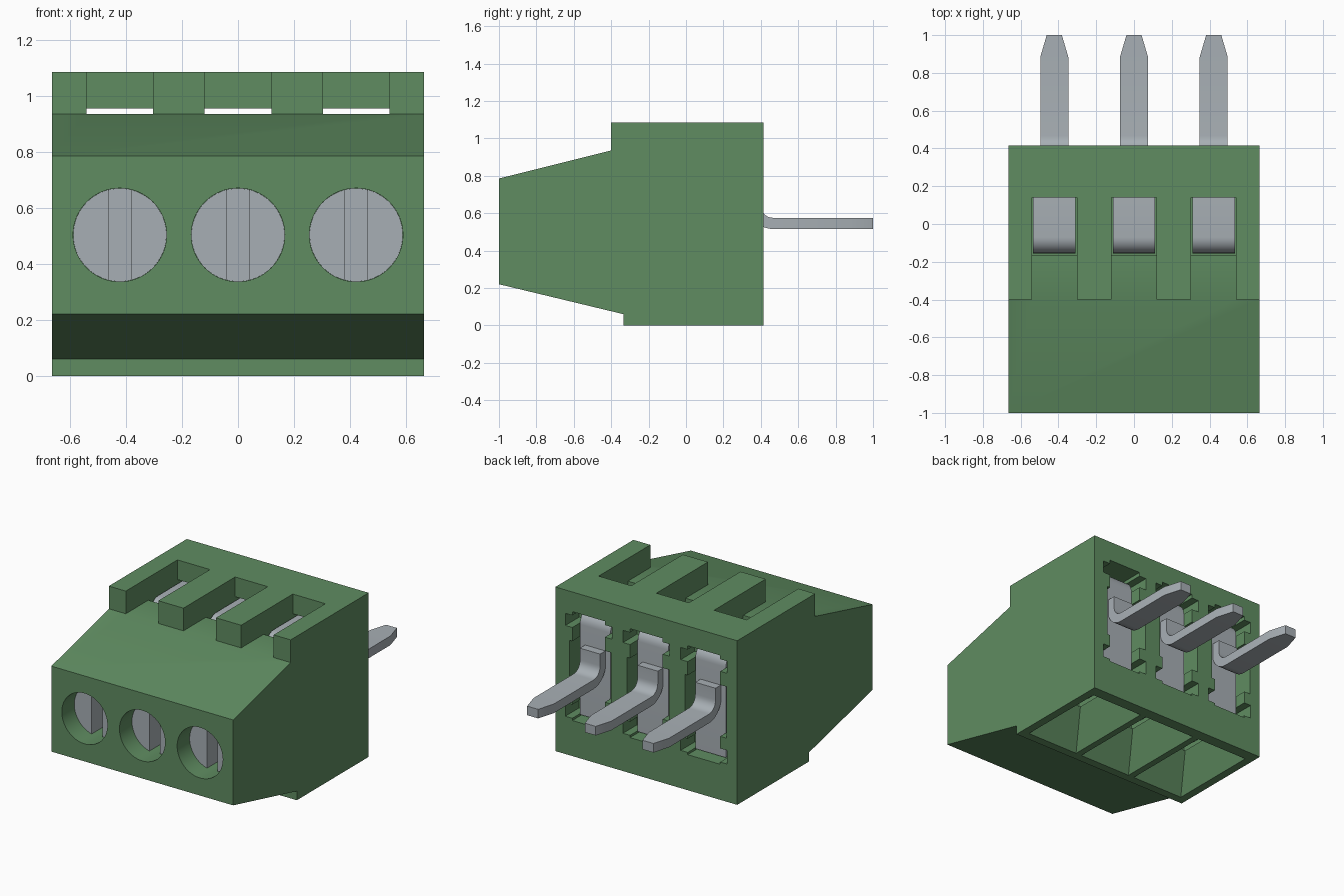
import bpy, bmesh
from math import sin, cos, pi
from mathutils import Vector

cube = bpy.data.objects.get("Cube")
if cube:
    bpy.data.objects.remove(cube, do_unlink=True)


def material(name, rgb, metallic=0.0):
    m = bpy.data.materials.new(name)
    m.use_nodes = True
    m.diffuse_color = (*rgb, 1)
    m.node_tree.nodes["Principled BSDF"].inputs["Base Color"].default_value = (*rgb, 1)
    return m


GREEN = material("green_plastic", (0.115, 0.265, 0.12))
GREY = material("grey_metal", (0.39, 0.43, 0.46))


def finish(name, bm, mat):
    bmesh.ops.recalc_face_normals(bm, faces=bm.faces)
    mesh = bpy.data.meshes.new(name)
    bm.to_mesh(mesh)
    bm.free()
    ob = bpy.data.objects.new(name, mesh)
    bpy.context.collection.objects.link(ob)
    mesh.materials.append(mat)
    return ob


def loft(name, rings, mat):
    """Closed solid between two matching rings of points."""
    bm = bmesh.new()
    a, b = [[bm.verts.new(p) for p in r] for r in rings]
    bm.faces.new(a)
    bm.faces.new(b[::-1])
    for i in range(len(a)):
        j = (i + 1) % len(a)
        bm.faces.new((a[j], a[i], b[i], b[j]))
    return finish(name, bm, mat)


def rect(x0, x1, y0, y1, z):
    return [(x0, y0, z), (x1, y0, z), (x1, y1, z), (x0, y1, z)]


def box(name, x0, x1, y0, y1, z0, z1, mat=GREEN):
    return loft(name, [rect(x0, x1, y0, y1, z0), rect(x0, x1, y0, y1, z1)], mat)


def disc(name, x, z, r, y0, y1, mat=GREEN, n=64):
    rings = [[(x + r * cos(2 * pi * i / n), y, z + r * sin(2 * pi * i / n))
              for i in range(n)] for y in (y0, y1)]
    return loft(name, rings, mat)


def activate(ob):
    bpy.ops.object.select_all(action="DESELECT")
    ob.select_set(True)
    bpy.context.view_layer.objects.active = ob


def cut(ob, cutter):
    mod = ob.modifiers.new("cut", "BOOLEAN")
    mod.operation, mod.solver, mod.object = "DIFFERENCE", "EXACT", cutter
    activate(ob)
    bpy.ops.object.modifier_apply(modifier=mod.name)
    bpy.data.objects.remove(cutter, do_unlink=True)


def smooth(ob):
    activate(ob)
    bpy.ops.object.shade_smooth_by_angle(angle=0.5)


def bend(points, radius, steps=8):
    """Round the inner corners of a path in the y-z plane."""
    pts = [Vector(p) for p in points]
    path = [pts[0]]
    for a, b, c in zip(pts, pts[1:], pts[2:]):
        u, v = (a - b).normalized(), (c - b).normalized()
        centre = b + (u + v) * radius
        for i in range(steps + 1):
            t = i / steps * pi / 2
            path.append(centre - v * radius * cos(t) - u * radius * sin(t))
    return path + [pts[-1]]


def strip(name, x, path, widths, thick):
    """Bent sheet metal: a ribbon along the path, thickened inward."""
    bm = bmesh.new()
    rows = [[bm.verts.new((x + s * w, p[0], p[1])) for s in (-1, 1)]
            for p, w in zip(path, widths)]
    for (a, b), (d, c) in zip(rows, rows[1:]):
        bm.faces.new((a, b, c, d))
    mesh = bpy.data.meshes.new(name)
    bm.to_mesh(mesh)
    bm.free()
    ob = bpy.data.objects.new(name, mesh)
    bpy.context.collection.objects.link(ob)
    mesh.materials.append(GREY)
    mod = ob.modifiers.new("thickness", "SOLIDIFY")
    mod.thickness, mod.offset, mod.use_even_offset = thick, 1, True
    activate(ob)
    bpy.ops.object.modifier_apply(modifier=mod.name)
    smooth(ob)
    return ob


# Housing: side profile extruded across the width
W = 0.665
profile = [(-1, 0.22), (-1, 0.785), (-0.4, 0.935), (-0.4, 1.085),
           (0.415, 1.085), (0.415, 0), (-0.335, 0), (-0.335, 0.06)]
housing = loft("housing", [[(s * W, y, z) for y, z in profile] for s in (-1, 1)], GREEN)

poles = {"right": -0.422, "middle": 0.0, "left": 0.422}
for side, x in poles.items():
    # Screw hole in the front
    cut(housing, disc("hole", x, 0.503, 0.167, -1.1, -0.74))
    # Top slot, open to the front
    cut(housing, box("slot", x - 0.119, x + 0.119, -0.5, 0.14, 0.935, 1.2))
    # Inner chamber, reached from the top slot and the back
    cut(housing, box("chamber", x - 0.119, x + 0.119, -0.165, 0.5, 0.235, 0.955))
    # Side recesses of the back opening
    for z0, z1 in ((0.25, 0.34), (0.85, 0.93)):
        cut(housing, box("recess", x - 0.17, x + 0.17, 0.27, 0.5, z0, z1))
    cut(housing, box("recess", x - 0.165, x + 0.14, 0.27, 0.5, 0.42, 0.76))
    # Wire funnel in the underside
    cut(housing, loft("funnel", [rect(x - 0.19, x + 0.19, -0.28, 0.34, -0.001),
                                 rect(x - 0.1, x + 0.1, -0.13, 0.12, 0.24)], GREEN))

    # Slotted screw
    screw = disc(side + "_screw", x, 0.503, 0.1665, -0.87, -0.735, GREY)
    cut(screw, box("screw_slot", x - 0.039, x + 0.039, -1, -0.755, 0.2, 0.8))
    smooth(screw)

    # Clamp cage bent round the chamber
    path = bend([(0.345, 0.25), (0.345, 0.932), (-0.155, 0.932),
                 (-0.155, 0.27), (0.2, 0.27)], 0.085)
    strip(side + "_clamp", x, path, [0.112] * len(path), 0.035)

    # Contact pin with tapered tip
    path = bend([(0.34, 0.72), (0.34, 0.515), (0.885, 0.515)], 0.125) + [Vector((1, 0.515))]
    strip(side + "_pin", x, path, [0.074] * (len(path) - 1) + [0.04], 0.06)

smooth(housing)
